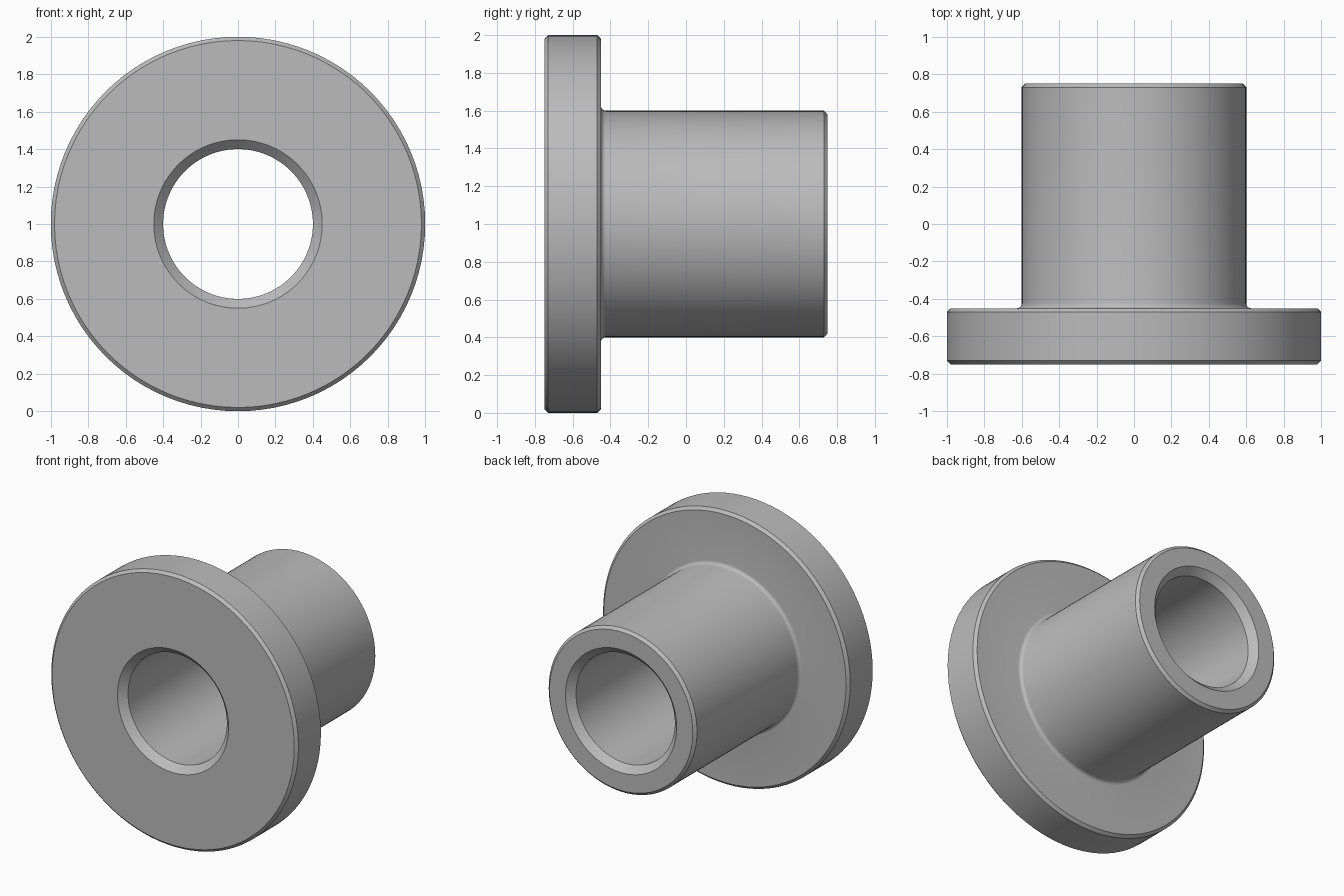
import bpy, bmesh, math
from mathutils import Vector, Matrix

cube = bpy.data.objects.get("Cube")
if cube:
    bpy.data.objects.remove(cube, do_unlink=True)

# Main dimensions
SEGMENTS = 96
FRONT, BACK, FLANGE_BACK = -0.75, 0.75, -0.45
FLANGE_R, SLEEVE_R, BORE_R = 1.0, 0.6, 0.4
EDGE, BORE_EDGE, FILLET = 0.02, 0.05, 0.025

# Plain grey metal
metal = bpy.data.materials.new("grey_metal")
metal.use_nodes = True
color = (0.5, 0.5, 0.5, 1.0)
metal.diffuse_color = color
metal.node_tree.nodes["Principled BSDF"].inputs["Base Color"].default_value = color

# Rounded inner corner where the sleeve meets the flange
fillet = []
for i in range(6):
    a = math.pi / 2 * i / 5
    fillet.append((SLEEVE_R + FILLET * (1 - math.sin(a)),
                   FLANGE_BACK + FILLET * (1 - math.cos(a))))

# Closed cross-section as (radius, y)
profile = [
    (BORE_R, FRONT + BORE_EDGE),
    (BORE_R + BORE_EDGE, FRONT),
    (FLANGE_R - EDGE, FRONT),
    (FLANGE_R, FRONT + EDGE),
    (FLANGE_R, FLANGE_BACK - EDGE),
    (FLANGE_R - EDGE, FLANGE_BACK),
    *fillet,
    (SLEEVE_R, BACK - EDGE),
    (SLEEVE_R - EDGE, BACK),
    (BORE_R + BORE_EDGE, BACK),
    (BORE_R, BACK - BORE_EDGE),
]

# Revolve the cross-section around the bore axis
bm = bmesh.new()
verts = [bm.verts.new((0, y, r)) for r, y in profile]
edges = [bm.edges.new((v, verts[(i + 1) % len(verts)])) for i, v in enumerate(verts)]
bmesh.ops.spin(bm, geom=verts + edges, cent=(0, 0, 0), axis=(0, 1, 0),
               angle=2 * math.pi, steps=SEGMENTS, use_merge=True)
bmesh.ops.remove_doubles(bm, verts=bm.verts[:], dist=0.0001)
bmesh.ops.recalc_face_normals(bm, faces=bm.faces[:])
bmesh.ops.translate(bm, verts=bm.verts[:], vec=(0, 0, FLANGE_R))

mesh = bpy.data.meshes.new("flanged_bushing")
bm.to_mesh(mesh)
bm.free()
mesh.materials.append(metal)
bushing = bpy.data.objects.new("flanged_bushing", mesh)
bpy.context.collection.objects.link(bushing)

# Smooth round walls, crisp chamfers
bpy.ops.object.select_all(action="DESELECT")
bushing.select_set(True)
bpy.context.view_layer.objects.active = bushing
bpy.ops.object.shade_smooth_by_angle(angle=math.radians(30))
